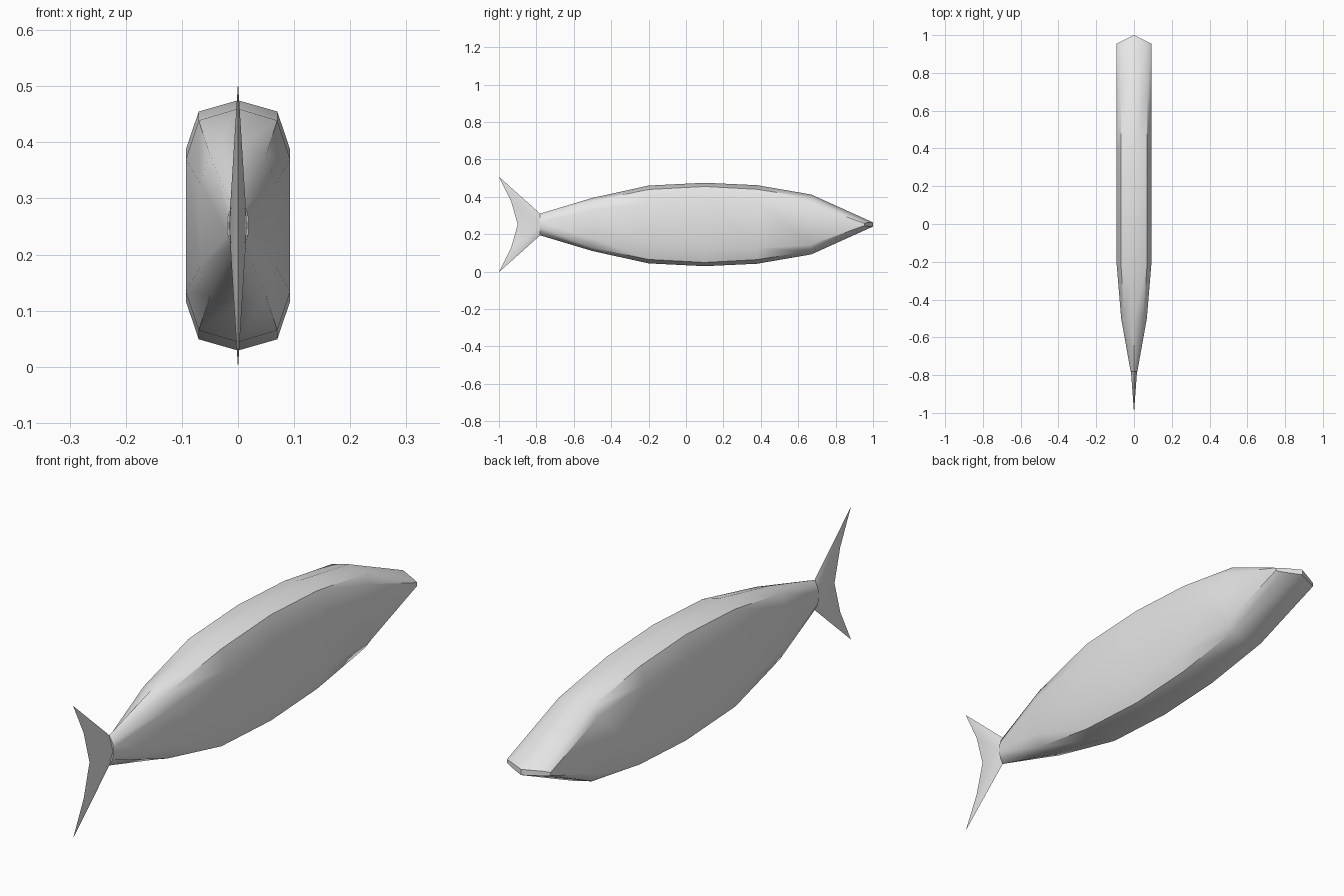
import bpy, bmesh, math

cube = bpy.data.objects.get("Cube")
if cube:
    bpy.data.objects.remove(cube, do_unlink=True)

MID = 0.252  # height of the fish's centre line

grey = bpy.data.materials.new("pale_grey")
grey.use_nodes = True
grey.diffuse_color = (0.8, 0.8, 0.8, 1)
grey.node_tree.nodes["Principled BSDF"].inputs["Base Color"].default_value = (0.8, 0.8, 0.8, 1)


def finish(name, bm):
    bmesh.ops.recalc_face_normals(bm, faces=bm.faces)
    mesh = bpy.data.meshes.new(name)
    bm.to_mesh(mesh)
    bm.free()
    mesh.materials.append(grey)
    obj = bpy.data.objects.new(name, mesh)
    bpy.context.collection.objects.link(obj)
    bpy.ops.object.select_all(action="DESELECT")
    obj.select_set(True)
    bpy.context.view_layer.objects.active = obj
    bpy.ops.object.shade_smooth_by_angle(angle=math.radians(40))
    return obj


# Body stations: y, ridge height, shoulder (x, height), flank (x, height)
STATIONS = [
    (-0.78, 0.058, 0.012, 0.035, 0.018, 0.015),
    (-0.50, 0.142, 0.050, 0.125, 0.068, 0.075),
    (-0.20, 0.208, 0.070, 0.187, 0.093, 0.118),
    (0.10, 0.223, 0.070, 0.203, 0.093, 0.135),
    (0.38, 0.210, 0.070, 0.188, 0.093, 0.128),
    (0.67, 0.160, 0.070, 0.142, 0.093, 0.108),
    (1.00, 0.011, 0.070, 0.009, 0.093, 0.006),
]

bm = bmesh.new()
rings = []
for y, ridge, sx, sz, fx, fz in STATIONS:
    half = [(0, ridge), (sx, sz), (fx, fz), (fx, -fz), (sx, -sz), (0, -ridge)]
    outline = half + [(-x, z) for x, z in reversed(half[1:-1])]
    ring = []
    for x, z in outline:
        # The blunt mouth curves back towards its corners
        back = 0.5 * abs(x) if y == 1.0 else 0
        ring.append(bm.verts.new((x, y - back, MID + z)))
    rings.append(ring)
for a, b in zip(rings, rings[1:]):
    n = len(a)
    for i in range(n):
        j = (i + 1) % n
        bm.faces.new((a[i], a[j], b[j], b[i]))
caps = [bm.faces.new(rings[0]), bm.faces.new(rings[-1])]
bmesh.ops.triangulate(bm, faces=caps)
finish("body", bm)

# Forked tail fin: thick at the root, knife thin at the trailing edge
UPPER = [(-0.78, 0.058), (-1.0, 0.255), (-0.935, 0.125)]
edge = UPPER + [(-0.90, 0)] + [(y, -z) for y, z in reversed(UPPER)]
bm = bmesh.new()
rim = [bm.verts.new((0, y, MID + z)) for y, z in edge]
for side in (-1, 1):
    root = bm.verts.new((side * 0.016, -0.78, MID))
    for a, b in zip(rim, rim[1:]):
        bm.faces.new((root, a, b))
finish("tail_fin", bm)
